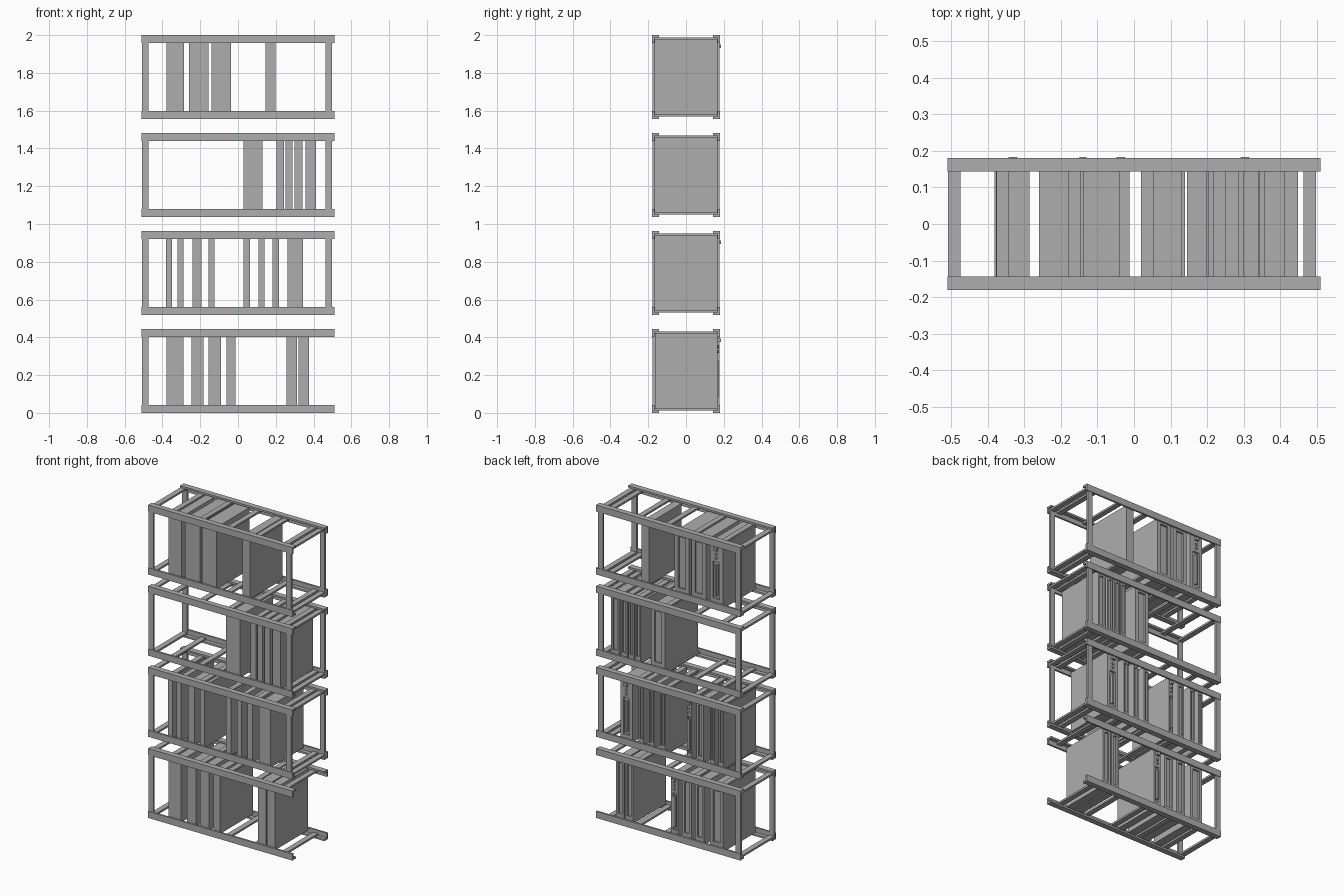
import bpy, bmesh
from mathutils import Matrix, Vector

cube = bpy.data.objects.get("Cube")
if cube:
    bpy.data.objects.remove(cube)

metal = bpy.data.materials.new("grey metal")
metal.use_nodes = True
GREY = (0.42, 0.42, 0.42, 1)
metal.diffuse_color = GREY
metal.node_tree.nodes["Principled BSDF"].inputs["Base Color"].default_value = GREY


def add_box(bm, x0, x1, y0, y1, z0, z1):
    size = Vector((x1 - x0, y1 - y0, z1 - z0))
    mid = Vector((x0 + x1, y0 + y1, z0 + z1)) / 2
    mat = Matrix.Translation(mid) @ Matrix.Diagonal((*size, 1))
    return bmesh.ops.create_cube(bm, size=1, matrix=mat)["verts"]


def finish(bm, name):
    mesh = bpy.data.meshes.new(name)
    bm.to_mesh(mesh)
    bm.free()
    mesh.materials.append(metal)
    obj = bpy.data.objects.new(name, mesh)
    bpy.context.collection.objects.link(obj)


HALF_X, HALF_Y, HEIGHT = 0.51, 0.18, 0.444
RAIL, SHEET, BAR = 0.042, 0.012, 0.034
BACK = 0.168


def rails(z):
    # Angle profiles along the four long edges
    for side, label in ((-1, "front"), (1, "back")):
        outer, inner = side * HALF_Y, side * (HALF_Y - SHEET)
        lip = side * (HALF_Y - 0.036)
        for top in (False, True):
            base = z + HEIGHT - RAIL if top else z
            flange = z + HEIGHT - SHEET if top else z
            bm = bmesh.new()
            add_box(bm, -HALF_X, HALF_X, *sorted((outer, inner)), base, base + RAIL)
            add_box(bm, -HALF_X, HALF_X, *sorted((inner, lip)), flange, flange + SHEET)
            finish(bm, f"{label}_{'upper' if top else 'lower'}_rail")


def cross_bars(z, ends):
    # Thin bars joining the front and back rails
    centres = ends + [-0.36 + 0.198 * i for i in range(5)]
    for label, low in (("lower", z + SHEET), ("upper", z + HEIGHT - 2 * SHEET)):
        bm = bmesh.new()
        for x in centres:
            add_box(bm, x - BAR / 2, x + BAR / 2, -0.166, 0.166, low, low + SHEET)
        finish(bm, label + "_cross_bars")


def posts(z, ends):
    bm = bmesh.new()
    for x in ends:
        for side in (-1, 1):
            y = side * (HALF_Y - 0.01)
            add_box(bm, x - BAR / 2, x + BAR / 2, y - 0.007, y + 0.007,
                    z + SHEET, z + HEIGHT - SHEET)
    finish(bm, "corner_posts")


def module(z, x0, x1, style):
    # Plug-in unit with a recessed panel on its back face
    low, high = z + 0.024, z + HEIGHT - 0.024
    width, mid = x1 - x0, (x0 + x1) / 2
    bm = bmesh.new()
    if style == "plain":
        add_box(bm, x0, x1, -0.163, BACK, low, high)
    else:
        panel_top = high - (0.12 if style == "knob" else 0.03)
        add_box(bm, x0, x1, -0.163, BACK - 0.012, low, high)
        edge = width * 0.24
        for a, b in ((x0, x0 + edge), (x1 - edge, x1)):
            add_box(bm, a, b, BACK - 0.012, BACK, low, high)
        for a, b in ((low, low + 0.04), (panel_top, high)):
            add_box(bm, x0 + edge, x1 - edge, BACK - 0.012, BACK, a, b)
    if style == "knob":
        # Pull handle, round buttons and a raised strip
        half = min(0.012, width * 0.3)
        add_box(bm, mid - half, mid + half, BACK, 0.184, high - 0.045, high - 0.025)
        for drop in (0.07, 0.095):
            spin = Matrix.Translation((mid, BACK + 0.003, high - drop)) @ Matrix.Rotation(1.5708, 4, 'X')
            bmesh.ops.create_cone(bm, cap_ends=True, segments=10, radius1=half * 0.7,
                                  radius2=half * 0.7, depth=0.008, matrix=spin)
        add_box(bm, mid - half * 0.5, mid + half * 0.5, BACK - 0.012, 0.173, low + 0.06, panel_top - 0.02)
    finish(bm, "rack_module")


# Modules of each rack, bottom to top: left edge, right edge, back style
RACKS = [
    [(-0.378, -0.288, "slot"), (-0.246, -0.182, "slot"), (-0.156, -0.09, "slot"),
     (-0.06, -0.013, "knob"), (0.257, 0.312, "slot"), (0.32, 0.376, "slot")],
    [(-0.382, -0.349, "slot"), (-0.32, -0.288, "slot"), (-0.24, -0.193, "slot"),
     (-0.156, -0.124, "knob"), (0.03, 0.063, "slot"), (0.108, 0.14, "slot"),
     (0.183, 0.217, "slot"), (0.262, 0.344, "knob")],
    [(0.03, 0.13, "slot"), (0.204, 0.243, "slot"), (0.251, 0.288, "slot"),
     (0.3, 0.341, "slot"), (0.357, 0.413, "slot")],
    [(-0.378, -0.286, "knob"), (-0.26, -0.156, "slot"), (-0.14, -0.038, "slot"),
     (0.145, 0.198, "plain")],
]

for level, units in enumerate(RACKS):
    z = level * (2 - HEIGHT) / 3
    # The lowest rack is open at its left end
    ends = [-0.492] if level == 0 else [-0.492, 0.481]
    rails(z)
    cross_bars(z, ends)
    posts(z, ends)
    for x0, x1, style in units:
        module(z, x0, x1, style)
